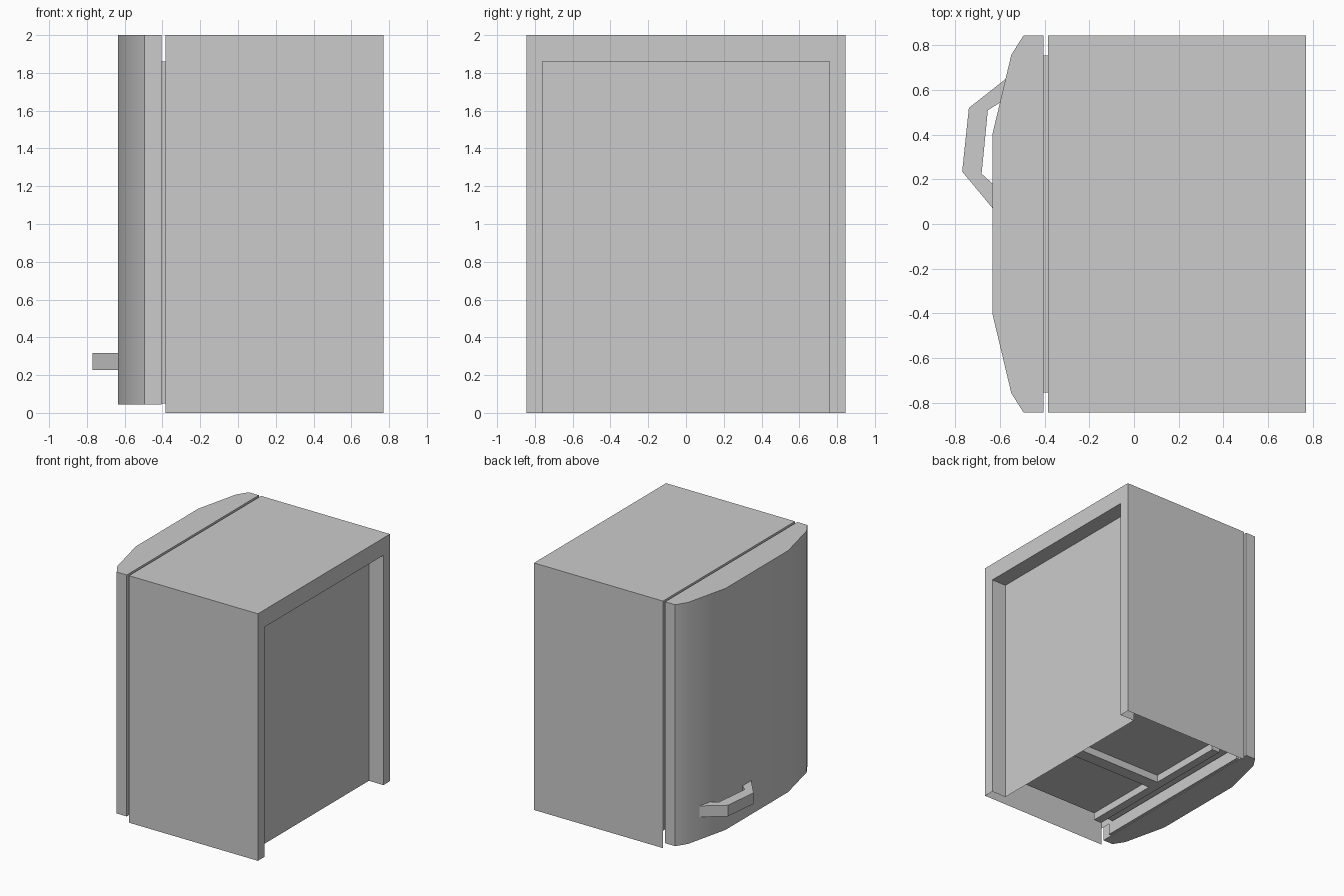
import bpy, bmesh
from math import radians

if "Cube" in bpy.data.objects:
    bpy.data.objects.remove(bpy.data.objects["Cube"])


def make_object(name, bm, smooth=False):
    mesh = bpy.data.meshes.new(name)
    bm.to_mesh(mesh)
    bm.free()
    ob = bpy.data.objects.new(name, mesh)
    bpy.context.collection.objects.link(ob)
    if smooth:
        bpy.ops.object.select_all(action='DESELECT')
        ob.select_set(True)
        bpy.context.view_layer.objects.active = ob
        bpy.ops.object.shade_smooth_by_angle(angle=radians(30))
    return ob


def extrude_outline(name, pts, z0, z1, smooth=False):
    bm = bmesh.new()
    face = bm.faces.new([bm.verts.new((x, y, z0)) for x, y in pts])
    res = bmesh.ops.extrude_face_region(bm, geom=[face])
    top = [v for v in res['geom'] if isinstance(v, bmesh.types.BMVert)]
    bmesh.ops.translate(bm, verts=top, vec=(0, 0, z1 - z0))
    bmesh.ops.recalc_face_normals(bm, faces=bm.faces)
    return make_object(name, bm, smooth)


def box(name, x0, x1, y0, y1, z0, z1):
    return extrude_outline(name, [(x0, y0), (x1, y0), (x1, y1), (x0, y1)], z0, z1)


W, FRONT, BACK, H = 0.845, -0.385, 0.77, 2.0
RW, RX, RH = 0.76, 0.64, 1.86   # rear recess half width, depth plane, height

# Cabinet shell: thin open-bottomed skin with a recessed rear panel
bm = bmesh.new()


def quad(*pts):
    bm.faces.new([bm.verts.new(p) for p in pts])


def wall(a, b, z0, z1):
    quad((*a, z0), (*b, z0), (*b, z1), (*a, z1))


quad((FRONT, -W, H), (BACK, -W, H), (BACK, W, H), (FRONT, W, H))
plan = [(FRONT, -W), (BACK, -W), (BACK, -RW), (RX, -RW),
        (RX, RW), (BACK, RW), (BACK, W), (FRONT, W)]
for i, (a, b) in enumerate(zip(plan, plan[1:])):
    full = i in (0, 6)
    wall(a, b, 0, H if full else RH)
wall((BACK, -W), (BACK, W), RH, H)
quad((RX, -RW, RH), (RX, RW, RH), (BACK, RW, RH), (BACK, -RW, RH))
wall((FRONT, W), (FRONT, -W), 0.14, H)
bmesh.ops.remove_doubles(bm, verts=bm.verts, dist=0.0001)
make_object("cabinet_shell", bm)

# Inner compartment and the ribs beneath its floor
box("inner_compartment", -0.375, 0.63, -0.70, 0.70, 0.14, 1.84)
box("underside_centre_rib", -0.19, 0.63, -0.05, 0.05, 0.08, 0.14)
box("underside_front_rib", -0.26, -0.19, -0.70, 0.70, 0.08, 0.14)

# Door seal
box("door_seal", -0.41, FRONT, -0.755, 0.755, 0.05, RH)

# Bowed door
half = [(-0.405, W), (-0.495, W), (-0.55, 0.758), (-0.635, 0.40)]
extrude_outline("door", half + [(x, -y) for x, y in reversed(half)], 0.045, H, True)

# Door handle
extrude_outline("door_handle", [(-0.575, 0.65), (-0.74, 0.52), (-0.77, 0.235),
                                (-0.633, 0.07), (-0.633, 0.18), (-0.683, 0.225),
                                (-0.655, 0.51), (-0.599, 0.545)], 0.228, 0.318, True)
